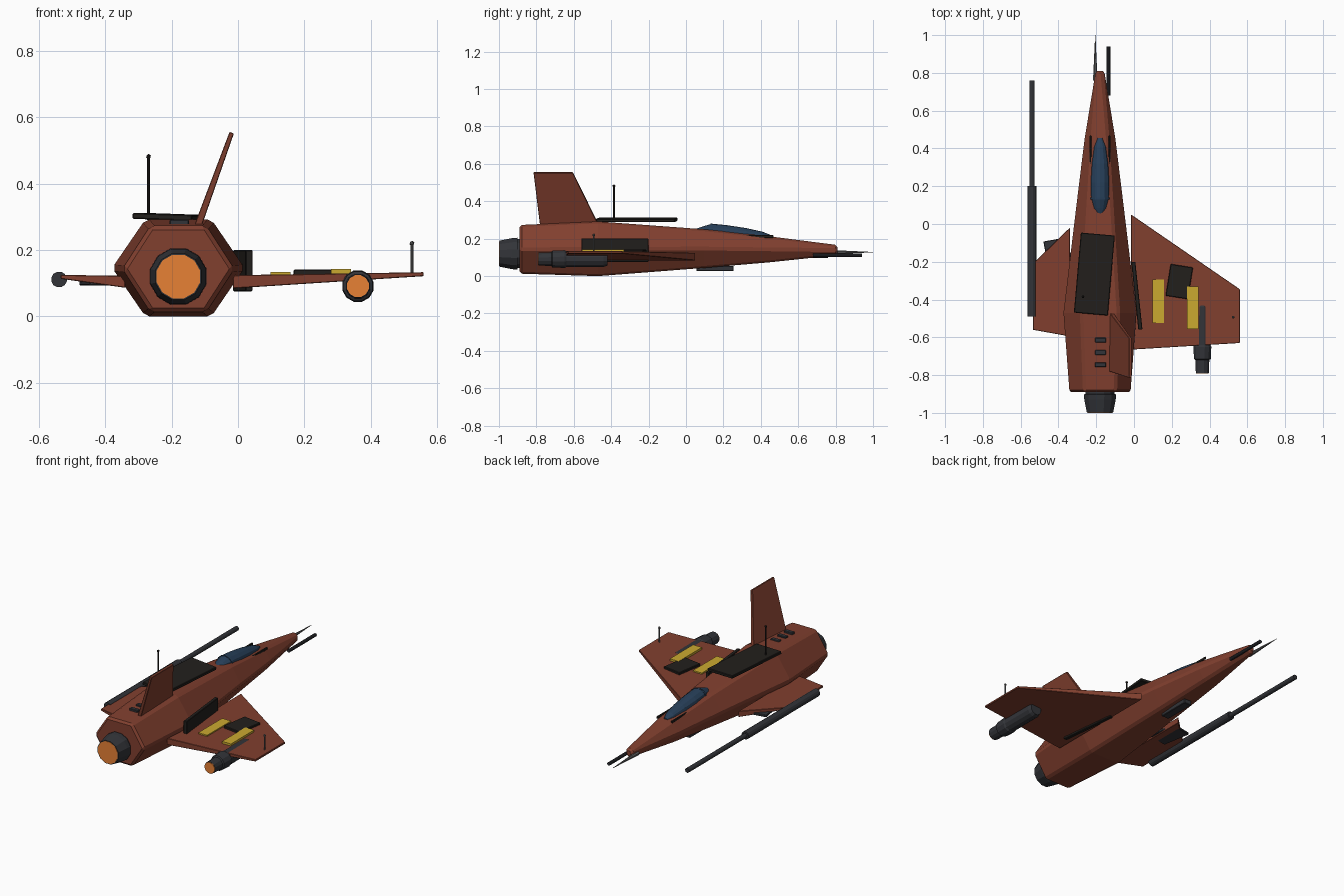
import bpy, bmesh
from math import sin, cos, pi, radians
from mathutils import Vector, Matrix

if "Cube" in bpy.data.objects:
    bpy.data.objects.remove(bpy.data.objects["Cube"])


def material(name, rgb):
    m = bpy.data.materials.new(name)
    m.diffuse_color = (*rgb, 1)
    m.use_nodes = True
    m.node_tree.nodes["Principled BSDF"].inputs["Base Color"].default_value = m.diffuse_color
    return m


RUST = material("rust", (0.22, 0.05, 0.028))
DARK = material("dark_panel", (0.016, 0.014, 0.012))
GUN = material("gunmetal", (0.032, 0.034, 0.040))
GLASS = material("glass", (0.020, 0.050, 0.10))
GLOW = material("glow", (0.80, 0.22, 0.035))
YELLOW = material("yellow", (0.60, 0.40, 0.03))
GREY = material("grey", (0.12, 0.12, 0.12))


def finish(name, bm, mat, bevel=0):
    bmesh.ops.recalc_face_normals(bm, faces=bm.faces)
    me = bpy.data.meshes.new(name)
    bm.to_mesh(me)
    bm.free()
    ob = bpy.data.objects.new(name, me)
    bpy.context.collection.objects.link(ob)
    me.materials.append(mat)
    if bevel:
        mod = ob.modifiers.new("Bevel", "BEVEL")
        mod.width, mod.segments, mod.limit_method = bevel, 1, "ANGLE"
    return ob


def loft(name, cx, sections, n, mat, bevel=0, turn=0.0):
    """Skin n-sided rings along y; each section is (y, half width, centre z, half height)."""
    bm = bmesh.new()
    rings = [[bm.verts.new((cx + w * cos(2 * pi * i / n + turn), y,
                            z + h * sin(2 * pi * i / n + turn))) for i in range(n)]
             for y, w, z, h in sections]
    for a, b in zip(rings, rings[1:]):
        for i in range(n):
            j = (i + 1) % n
            bm.faces.new((a[i], a[j], b[j], b[i]))
    bm.faces.new(rings[0])
    bm.faces.new(rings[-1])
    return finish(name, bm, mat, bevel)


def tube(name, x, z, steps, mat, n=12):
    """Round part along y; steps are (y, radius)."""
    return loft(name, x, [(y, r, z, r) for y, r in steps], n, mat, turn=pi / n)


def box(name, centre, size, mat, rz=0, ry=0, bevel=0.003):
    bm = bmesh.new()
    bmesh.ops.create_cube(bm, size=1)
    bm.transform(Matrix.Translation(centre) @ Matrix.Rotation(radians(rz), 4, "Z")
                 @ Matrix.Rotation(radians(ry), 4, "Y") @ Matrix.Diagonal((*size, 1)))
    return finish(name, bm, mat, bevel)


def slab(name, points, axis, mat, bevel=0.002):
    """Flat outline given thickness along axis; points are (x, y, z, half thickness)."""
    bm = bmesh.new()
    d = Vector(axis)
    lo, hi = [[bm.verts.new(Vector(p[:3]) + s * p[3] * d) for p in points] for s in (-1, 1)]
    bm.faces.new(lo)
    bm.faces.new(hi)
    for i in range(len(points)):
        j = (i + 1) % len(points)
        bm.faces.new((lo[i], lo[j], hi[j], hi[i]))
    return finish(name, bm, mat, bevel)


def antenna(name, x, y, z0, z1, r, ball, mat):
    bm = bmesh.new()
    bmesh.ops.create_cone(bm, cap_ends=True, segments=8, radius1=r, radius2=r, depth=z1 - z0,
                          matrix=Matrix.Translation((x, y, (z0 + z1) / 2)))
    bmesh.ops.create_icosphere(bm, subdivisions=1, radius=ball,
                               matrix=Matrix.Translation((x, y, z1)))
    return finish(name, bm, mat)


CX = -0.18
K = 1 / sin(pi / 3)  # hexagon corner height factor

# Hexagonal hull
hull = [(-0.89, 0.168, 0.143, 0.130), (-0.47, 0.200, 0.146, 0.146),
        (0.10, 0.131, 0.147, 0.103), (0.45, 0.088, 0.143, 0.069), (0.81, 0.028, 0.139, 0.027)]
loft("hull", CX, [(y, w, z, h * K) for y, w, z, h in hull], 6, RUST, 0.012)

# Main engine
tube("main_nozzle", CX, 0.12, [(-0.86, 0.080), (-0.90, 0.080), (-0.902, 0.088),
                               (-0.93, 0.086), (-0.998, 0.072)], GUN)
tube("main_glow", CX, 0.12, [(-0.98, 0.068), (-1.0, 0.068)], GLOW)

# Wings and canted tail fin
slab("right_wing", [(-0.015, 0.05, 0.104, 0.020), (0.56, -0.345, 0.127, 0.006),
                    (0.56, -0.63, 0.127, 0.006), (-0.015, -0.665, 0.104, 0.020)], (0, 0, 1), RUST)
slab("left_wing", [(-0.34, -0.02, 0.104, 0.018), (-0.535, -0.21, 0.119, 0.006),
                   (-0.535, -0.56, 0.119, 0.006), (-0.34, -0.595, 0.104, 0.018)], (0, 0, 1), RUST)
slab("tail_fin", [(-0.122, -0.465, 0.27, 0.011), (-0.019, -0.605, 0.554, 0.007),
                  (-0.019, -0.815, 0.554, 0.007), (-0.122, -0.78, 0.27, 0.011)],
     (0.94, 0, -0.34), RUST)

# Cockpit canopy with frame
loft("canopy", CX, [(0.055, 0.018, 0.245, 0.008), (0.085, 0.036, 0.240, 0.024),
                    (0.14, 0.049, 0.236, 0.044), (0.22, 0.050, 0.231, 0.041),
                    (0.32, 0.043, 0.224, 0.033), (0.41, 0.030, 0.217, 0.020),
                    (0.455, 0.012, 0.212, 0.007)], 12, GLASS)
loft("canopy_hoop", CX, [(0.130, 0.053, 0.235, 0.046), (0.140, 0.053, 0.235, 0.046)], 12, GLASS)
for side, name in ((-1, "left"), (1, "right")):
    box(f"{name}_canopy_rail", (CX + side * 0.050, 0.39, 0.212), (0.009, 0.155, 0.016), DARK)

# Nose probe and nose gun
tube("nose_probe", -0.205, 0.128, [(0.76, 0.013), (1.0, 0.001)], GREY, 8)
tube("nose_gun", -0.135, 0.111, [(0.68, 0.010), (0.94, 0.010)], GUN, 10)

# Long wingtip cannon
tube("cannon_body", -0.54, 0.111, [(-0.49, 0.024), (0.20, 0.024)], GUN)
tube("cannon_barrel", -0.54, 0.111, [(0.19, 0.014), (0.76, 0.014)], GUN)

# Engine pod under the right wing
tube("pod_engine", 0.362, 0.091, [(-0.42, 0.036), (-0.44, 0.043), (-0.64, 0.044),
                                  (-0.65, 0.049), (-0.715, 0.046), (-0.72, 0.038),
                                  (-0.788, 0.036)], GUN)
tube("pod_glow", 0.362, 0.091, [(-0.77, 0.034), (-0.792, 0.034)], GLOW)

# Patch panels
box("spine_plate", (-0.21, -0.265, 0.300), (0.18, 0.425, 0.018), DARK, rz=-5, ry=2)
box("side_plate", (0.015, -0.38, 0.138), (0.022, 0.36, 0.125), DARK, rz=6)
box("wing_plate", (0.24, -0.305, 0.131), (0.12, 0.17, 0.020), DARK, rz=-9)
box("left_wing_plate", (-0.40, -0.17, 0.100), (0.13, 0.18, 0.014), GUN, rz=10)
box("belly_pod", (CX, 0.155, 0.040), (0.05, 0.20, 0.028), GUN)

# Yellow wing stripes
box("inner_stripe", (0.128, -0.408, 0.128), (0.060, 0.23, 0.012), YELLOW, bevel=0)
box("outer_stripe", (0.311, -0.443, 0.134), (0.060, 0.225, 0.016), YELLOW, bevel=0)

# Rear hull vents
for i in range(3):
    box(f"vent_{i + 1}", (CX + 0.003, -0.615 - 0.065 * i, 0.282), (0.058, 0.026, 0.020), GUN)

# Antennas
antenna("spine_antenna", -0.27, -0.385, 0.29, 0.482, 0.005, 0.008, DARK)
antenna("wing_antenna", 0.525, -0.493, 0.12, 0.220, 0.004, 0.008, GREY)
